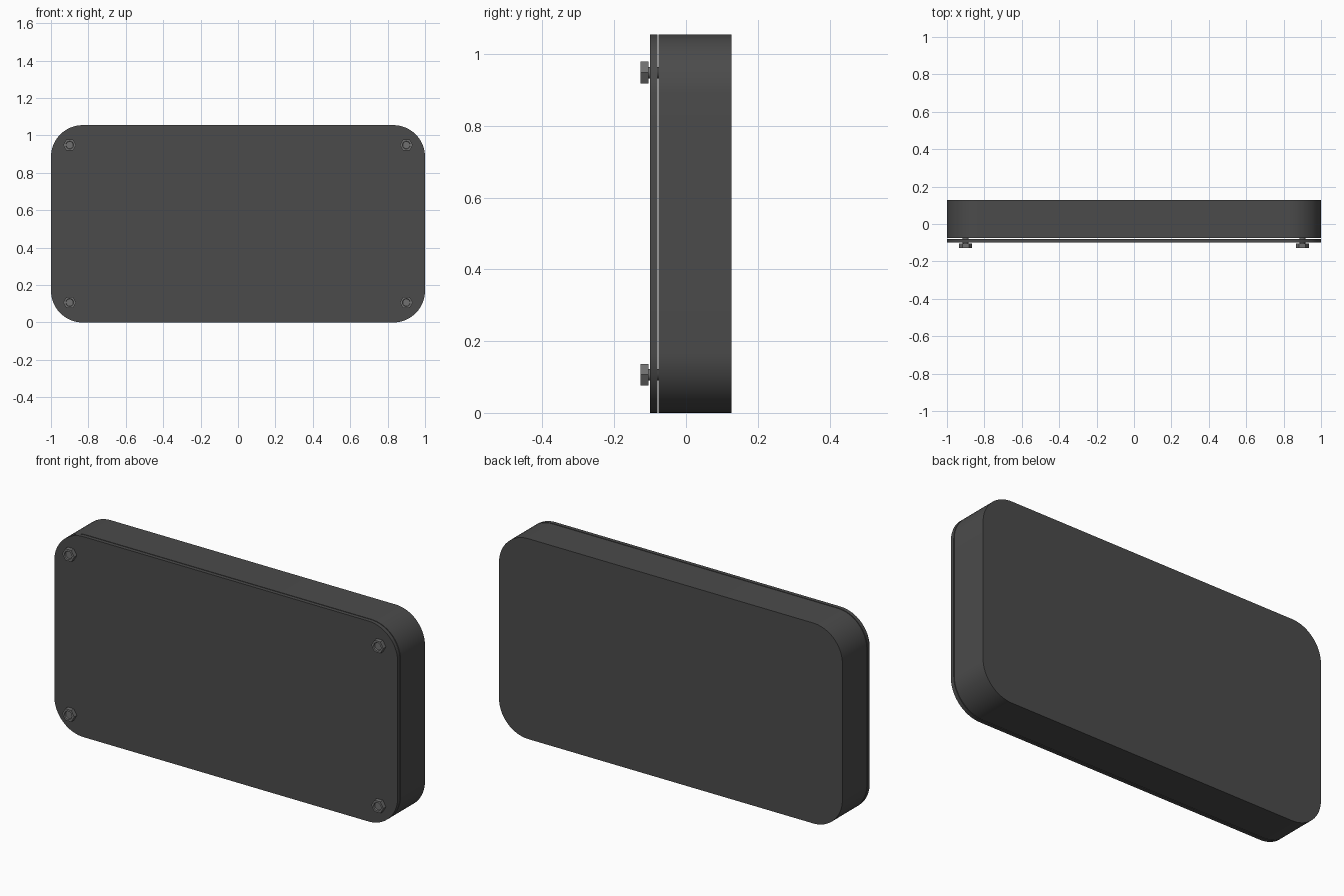
import bpy, bmesh
from math import pi, sin, cos

if "Cube" in bpy.data.objects:
    bpy.data.objects.remove(bpy.data.objects["Cube"])

W, H, R = 2.0, 1.055, 0.17
CZ = H / 2


def material(name, v):
    m = bpy.data.materials.new(name)
    m.diffuse_color = (v, v, v, 1)
    m.use_nodes = True
    m.node_tree.nodes["Principled BSDF"].inputs["Base Color"].default_value = m.diffuse_color
    return m


def finish(name, bm, mat):
    bmesh.ops.recalc_face_normals(bm, faces=bm.faces)
    me = bpy.data.meshes.new(name)
    bm.to_mesh(me)
    bm.free()
    me.materials.append(mat)
    ob = bpy.data.objects.new(name, me)
    bpy.context.collection.objects.link(ob)
    bpy.ops.object.select_all(action='DESELECT')
    ob.select_set(True)
    bpy.context.view_layer.objects.active = ob
    bpy.ops.object.shade_smooth_by_angle(angle=pi / 6)
    return ob


def loft(bm, rings):
    """Skin a list of (outline, y) rings and cap both ends."""
    loops = [[bm.verts.new((x, y, z)) for x, z in pts] for pts, y in rings]
    for a, b in zip(loops, loops[1:]):
        n = len(a)
        for i in range(n):
            bm.faces.new((a[i], a[(i + 1) % n], b[(i + 1) % n], b[i]))
    bm.faces.new(loops[0])
    bm.faces.new(loops[-1])


def rounded_rect(seg=16):
    pts = []
    for k, (sx, sz) in enumerate(((1, 1), (-1, 1), (-1, -1), (1, -1))):
        for i in range(seg + 1):
            a = (k + i / seg) * pi / 2
            pts.append((sx * (W / 2 - R) + R * cos(a), CZ + sz * (H / 2 - R) + R * sin(a)))
    return pts


def circle(cx, cz, r, n=24):
    return [(cx + r * cos(2 * pi * i / n), cz + r * sin(2 * pi * i / n)) for i in range(n)]


def hexagon(cx, cz, r, per_side=4):
    # hexagon with subdivided sides so it joins the round socket rim
    c = circle(cx, cz, r, 6)
    return [(p[0] + (q[0] - p[0]) * j / per_side, p[1] + (q[1] - p[1]) * j / per_side)
            for p, q in zip(c, c[1:] + c[:1]) for j in range(per_side)]


dark = material("dark_casing", 0.07)
steel = material("bolt_grey", 0.16)

# Casing body and lid, separated by a thin gap
for name, y0, y1 in (("case_body", -0.076, 0.127), ("case_lid", -0.1, -0.08)):
    bm = bmesh.new()
    loft(bm, [(rounded_rect(), y0), (rounded_rect(), y1)])
    finish(name, bm, dark)

# Corner bolts: recessed hex head on a round shank
for sx, side in ((-1, "left"), (1, "right")):
    for sz, level in ((-1, "lower"), (1, "upper")):
        x, z = sx * 0.9, CZ + sz * 0.421
        bm = bmesh.new()
        loft(bm, [(hexagon(x, z, 0.035), -0.105), (hexagon(x, z, 0.035), -0.127),
                  (circle(x, z, 0.021), -0.127), (circle(x, z, 0.019), -0.12)])
        loft(bm, [(circle(x, z, 0.016), -0.106), (circle(x, z, 0.016), -0.06)])
        finish(f"bolt_{level}_{side}", bm, steel)
